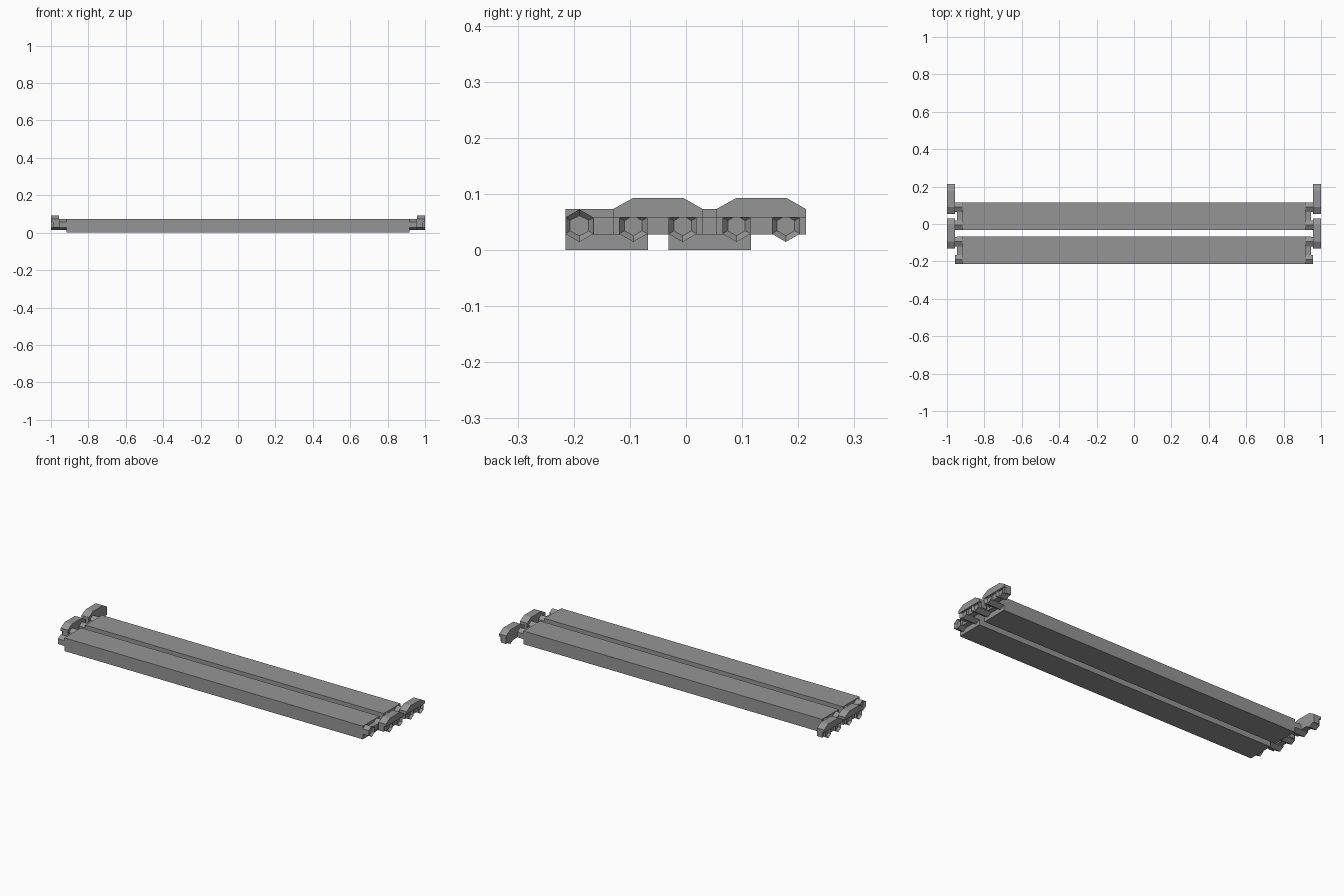
import bpy, bmesh, math

if "Cube" in bpy.data.objects:
    bpy.data.objects.remove(bpy.data.objects["Cube"])

steel = bpy.data.materials.new("track grey")
steel.use_nodes = True
GREY = (0.3, 0.3, 0.3, 1)
steel.diffuse_color = GREY
steel.node_tree.nodes["Principled BSDF"].inputs["Base Color"].default_value = GREY


def extrude_profile(name, points, x0, x1, recess=False):
    """Extrude a (y, z) outline along x; optionally sink a socket in the x1 end."""
    bm = bmesh.new()
    face = bm.faces.new([bm.verts.new((x0, y, z)) for y, z in points])
    new = bmesh.ops.extrude_face_region(bm, geom=[face])["geom"]
    bmesh.ops.translate(bm, vec=(x1 - x0, 0, 0),
                        verts=[v for v in new if isinstance(v, bmesh.types.BMVert)])
    bmesh.ops.recalc_face_normals(bm, faces=bm.faces)
    if recess:
        side = 1 if x1 > x0 else -1
        cap = [f for f in bm.faces if f.normal.x * side > 0.9]
        bmesh.ops.inset_region(bm, faces=cap, thickness=0.011)
        bmesh.ops.translate(bm, vec=(-0.012 * side, 0, 0), verts=cap[0].verts)
    mesh = bpy.data.meshes.new(name)
    bm.to_mesh(mesh)
    bm.free()
    mesh.materials.append(steel)
    obj = bpy.data.objects.new(name, mesh)
    bpy.context.collection.objects.link(obj)
    return obj


def box(name, y0, y1, z0, z1, x0, x1):
    return extrude_profile(name, [(y0, z0), (y1, z0), (y1, z1), (y0, z1)], x0, x1)


def boss(name, y, x0, x1):
    """Six-sided pin housing standing on a corner."""
    pts = [(y + 0.029 * math.sin(k * math.pi / 3),
            0.0435 + 0.029 * math.cos(k * math.pi / 3)) for k in range(6)]
    return extrude_profile(name, pts, x0, x1, recess=True)


PITCH = 0.184
BAR_LOW, BAR_HIGH, TOP = 0.028, 0.058, 0.073

for i, row in enumerate(("front", "rear")):
    dy = i * PITCH
    # Wide tread slat
    box(f"{row}_slat", -0.215 + dy, -0.068 + dy, 0, TOP, -0.918, 0.918)
    for side, s in (("left", 1), ("right", -1)):
        tag = f"{row}_{side}"
        # Slat end connector: two pin housings joined by a bar
        box(f"{tag}_connector_bar", -0.215 + dy, -0.068 + dy, BAR_LOW, BAR_HIGH, s * 0.91, s * 0.945)
        for k, y in enumerate((-0.19, -0.094)):
            boss(f"{tag}_connector_pin_{k}", y + dy, s * 0.91, s * 0.956)
        # Outer chain link: arched cap, thinner web and two pin housings
        cap = [(-0.13, BAR_HIGH), (0.03, BAR_HIGH), (0.03, TOP),
               (-0.005, 0.093), (-0.094, 0.093), (-0.13, TOP)]
        extrude_profile(f"{tag}_link_cap", [(y + dy, z) for y, z in cap], s * 0.956, s * 1.0)
        box(f"{tag}_link_web", -0.13 + dy, 0.03 + dy, BAR_LOW, BAR_HIGH, s * 0.956, s * 0.988)
        for k, y in enumerate((-0.094, -0.006)):
            boss(f"{tag}_link_pin_{k}", y + dy, s * 0.956, s * 1.0)
